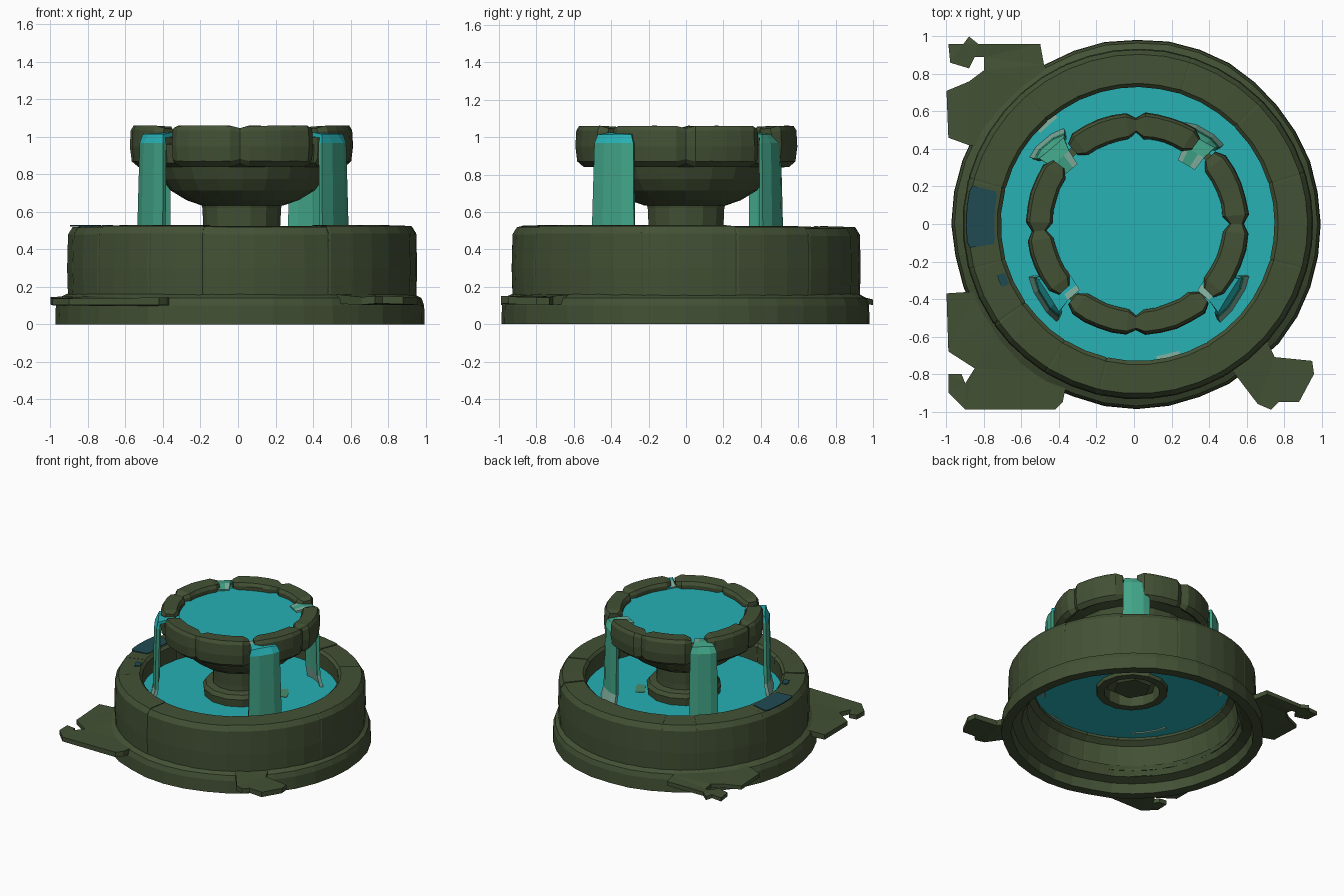
import bpy, bmesh, math, random
from mathutils import Vector

random.seed(4)
if "Cube" in bpy.data.objects:
    bpy.data.objects.remove(bpy.data.objects["Cube"])

CX = 0.02     # shared axis of the round parts
POOL = 0.38   # level of the lower water


def material(name, rgb):
    m = bpy.data.materials.new(name)
    m.use_nodes = True
    m.diffuse_color = (*rgb, 1)
    bsdf = m.node_tree.nodes["Principled BSDF"]
    bsdf.inputs["Base Color"].default_value = (*rgb, 1)
    bsdf.inputs["Roughness"].default_value = 0.8
    return m


STONE = material("mossy stone", (0.056, 0.082, 0.035))
WATER = material("teal water", (0.02, 0.44, 0.46))
FALL = material("green falling water", (0.055, 0.38, 0.25))
FOAM = material("pale foam", (0.23, 0.45, 0.36))
DAMP = material("damp blue stone", (0.014, 0.07, 0.085))
ALGAE = material("algae green", (0.07, 0.27, 0.15))


def finish(name, bm, mats, rule=None):
    bmesh.ops.remove_doubles(bm, verts=bm.verts, dist=0.0005)
    bmesh.ops.recalc_face_normals(bm, faces=bm.faces)
    if rule:
        for f in bm.faces:
            f.material_index = rule(f.calc_center_median())
    me = bpy.data.meshes.new(name)
    bm.to_mesh(me)
    bm.free()
    for m in mats:
        me.materials.append(m)
    ob = bpy.data.objects.new(name, me)
    bpy.context.collection.objects.link(ob)
    return ob


def bridge(bm, rings, loop_section):
    for a, b in zip(rings, rings[1:]):
        n = len(a)
        for i in range(n if loop_section else n - 1):
            j = (i + 1) % n
            bm.faces.new((a[i], a[j], b[j], b[i]))


def ring(bm, section, angle):
    c, s = math.cos(angle), math.sin(angle)
    return [bm.verts.new((CX + r * c, r * s, z)) for r, z in section]


def lathe(name, section, mat, closed=False, steps=36, wobble=0.0):
    """Full turn of a profile of (radius, height) points."""
    bm = bmesh.new()
    rings = []
    for k in range(steps):
        w = random.uniform(-wobble, wobble)
        rings.append(ring(bm, [(r + w if r else 0, z) for r, z in section],
                          math.tau * k / steps))
    bridge(bm, rings + rings[:1], closed)
    return finish(name, bm, [mat])


def arc_stone(name, start, end, section, mat, steps, pinch, edge, wobble=0.0):
    """Curved block whose ends taper towards the middle of its section."""
    bm = bmesh.new()
    mr = sum(p[0] for p in section) / len(section)
    mz = sum(p[1] for p in section) / len(section)
    angles = [start, start + edge]
    angles += [start + edge + (end - start - 2 * edge) * k / steps for k in range(1, steps)]
    angles += [end - edge, end]
    rings = []
    for k, a in enumerate(angles):
        tip = k in (0, len(angles) - 1)
        s = pinch if tip else 1 + random.uniform(-wobble, wobble)
        sz = 1 - (1 - s) * 0.3
        rings.append(ring(bm, [(mr + (r - mr) * s, mz + (z - mz) * sz)
                               for r, z in section], math.radians(a)))
    bridge(bm, rings, True)
    bm.faces.new(rings[0])
    bm.faces.new(rings[-1])
    return finish(name, bm, [mat])


# Stepped base ring, open underneath
base = lathe("base_ring", [(0.985, 0), (0.982, 0.1), (0.968, 0.14), (0.93, 0.16), (0.9, 0.17),
                           (0.79, 0.17), (0.83, 0.1), (0.9, 0.08), (0.91, 0)],
             STONE, True, wobble=0.006)
base.location.x = -0.006

# Lower basin wall of large blocks
wall = [(0.93, 0.14), (0.935, 0.3), (0.93, 0.48), (0.905, 0.52), (0.75, 0.525),
        (0.73, 0.505), (0.735, 0.36), (0.78, 0.33), (0.81, 0.14)]
seams = [-15, 17, 45, 72, 115, 131, 165, 195, 215, 238, 257, 300, 345]
for i, (a, b) in enumerate(zip(seams, seams[1:])):
    lift = 0 if a == 165 else random.uniform(-0.008, 0.006)
    block = [(r, z + lift if z > 0.45 else z) for r, z in wall]
    arc_stone(f"basin_block_{i + 1}", a, b, block, STONE,
              max(2, round((b - a) / 9)), 0.97, 0.7, 0.01)


# Thin plates: damp marks on the rim, foam and algae on the pool
def plate(name, start, end, inner, outer, z, mat):
    arc_stone(name, start, end, [(outer, z), (outer, z + 0.008), (inner, z + 0.008), (inner, z)],
              mat, 3, 0.85, 2)


plate("damp_patch", 167, 188, 0.765, 0.915, 0.521, DAMP)
plate("damp_spot", 200, 205, 0.755, 0.8, 0.522, DAMP)
for i, a in enumerate((127, 278)):
    plate(f"pool_foam_{i + 1}", a, a + 10, 0.71, 0.74, POOL - 0.002, FOAM)
plate("algae_patch", 18, 42, 0.29, 0.36, POOL - 0.004, ALGAE)

# Lower pool, pedestal and its foot
lathe("lower_water", [(0.25, POOL), (0.76, POOL)], WATER)
lathe("pedestal_foot", [(0.27, 0.35), (0.28, 0.44), (0.26, 0.47), (0.2, 0.48),
                        (0.21, 0.35)], STONE, True, 14)
lathe("pedestal", [(0.21, 0.36), (0.205, 0.52), (0.21, 0.62), (0.22, 0.66)], STONE, False, 14)
lathe("pedestal_underside", [(0, 0.38), (0.14, 0.38), (0.2, 0.42)], STONE, False, 6)

# Upper bowl and its pool
lathe("bowl", [(0, 0.635), (0.22, 0.635), (0.3, 0.663), (0.385, 0.715), (0.43, 0.775),
               (0.455, 0.84), (0.54, 0.86), (0.545, 0.96), (0.46, 0.975)],
      STONE, False, 20, 0.006)
lathe("upper_water", [(0, 1.0), (0.5, 1.0)], WATER, False, 28)

# Eight rim stones, open at the four spouts
rim = [(0.55, 0.84), (0.585, 0.87), (0.595, 0.95), (0.59, 1.035), (0.575, 1.06),
       (0.47, 1.055), (0.455, 1.03), (0.46, 0.95), (0.5, 0.87)]
spans = [(0, 43), (54, 91), (91, 131), (143, 184), (184, 222), (229, 269),
         (269, 312), (316, 360)]
for i, (a, b) in enumerate(spans):
    arc_stone(f"rim_stone_{i + 1}", a, b, rim, STONE, 4, 0.55, 5, 0.04)


# Falling water: a folded ribbon pouring over the lip
def waterfall(name, x, y, facing, width, lip):
    out = Vector((math.cos(math.radians(facing)), math.sin(math.radians(facing)), 0))
    side = Vector((-out.y, out.x, 0))
    path = [(-0.16, 1.0, 0.5), (-0.08, 1.012, 0.6), (-0.015, 1.005, 0.8), (0.01, 0.965, 0.92),
            (0.015, 0.75, 0.95), (0.02, 0.47, 1), (0.04, POOL - 0.005, 1.1)]
    bm = bmesh.new()
    rows = []
    for d, z, w in path:
        row = []
        for t in (-0.5, -0.2, 0.25, 0.5):
            bulge = -0.02 if abs(t) == 0.5 and d > 0 else 0
            row.append(bm.verts.new(Vector((x, y, z)) + out * (d + bulge) + side * (t * width * w)))
        rows.append(row)
    bridge(bm, rows, False)

    def colour(c):
        if c.z < 0.46:
            return 1
        if c.z < 0.96:
            return 0
        offset = c - Vector((x, y, c.z))
        if offset.dot(out) > -0.07:
            return 2
        return 1 if abs(offset.dot(side)) > 0.02 else 2

    ob = finish(name, bm, [FALL, FOAM, lip], colour)
    mod = ob.modifiers.new("thickness", "SOLIDIFY")
    mod.thickness = 0.025
    mod.offset = 0


waterfall("waterfall_front_left", 0.51, -0.385, -32, 0.26, WATER)
waterfall("waterfall_front_right", -0.46, -0.385, 212, 0.25, WATER)
waterfall("waterfall_back_right", -0.445, 0.41, 130, 0.21, FALL)
waterfall("waterfall_back_left", 0.36, 0.455, 60, 0.21, FALL)


# Ragged ground slabs, rising slightly towards the base
def slab(name, outline, low, high):
    bm = bmesh.new()
    face = bm.faces.new([bm.verts.new((x, y, low + random.uniform(0, 0.012)))
                         for x, y in outline])
    top = bmesh.ops.extrude_face_region(bm, geom=[face])
    for v in top["geom"]:
        if isinstance(v, bmesh.types.BMVert):
            v.co.z += high - low + 0.04 * max(0, 1.2 - v.co.xy.length)
    bmesh.ops.triangulate(bm, faces=bm.faces)
    finish(name, bm, [STONE])


slab("slab_back_right", [(-0.99, 0.96), (-0.91, 0.96), (-0.88, 1.0), (-0.83, 0.96), (-0.5, 0.96),
                         (-0.48, 0.85), (-0.4, 0.7), (-0.75, 0.4), (-0.88, 0.42),
                         (-0.99, 0.46), (-1.0, 0.71), (-0.88, 0.76), (-0.8, 0.82),
                         (-0.8, 0.89), (-0.85, 0.89), (-0.88, 0.83), (-0.98, 0.86)], 0.1, 0.13)
slab("slab_front_right", [(-1.0, -0.37), (-0.85, -0.36), (-0.7, -0.45), (-0.35, -0.8),
                          (-0.38, -0.95), (-0.42, -0.99), (-0.9, -0.99), (-0.99, -0.9),
                          (-0.99, -0.8), (-0.92, -0.8), (-0.9, -0.85), (-0.85, -0.77),
                          (-0.99, -0.68)], 0.095, 0.13)
slab("slab_front_left", [(0.5, -0.75), (0.7, -0.6), (0.75, -0.71), (0.95, -0.73), (0.96, -0.8),
                         (0.88, -0.95), (0.77, -0.95), (0.73, -0.99), (0.66, -0.96)], 0.1, 0.14)
